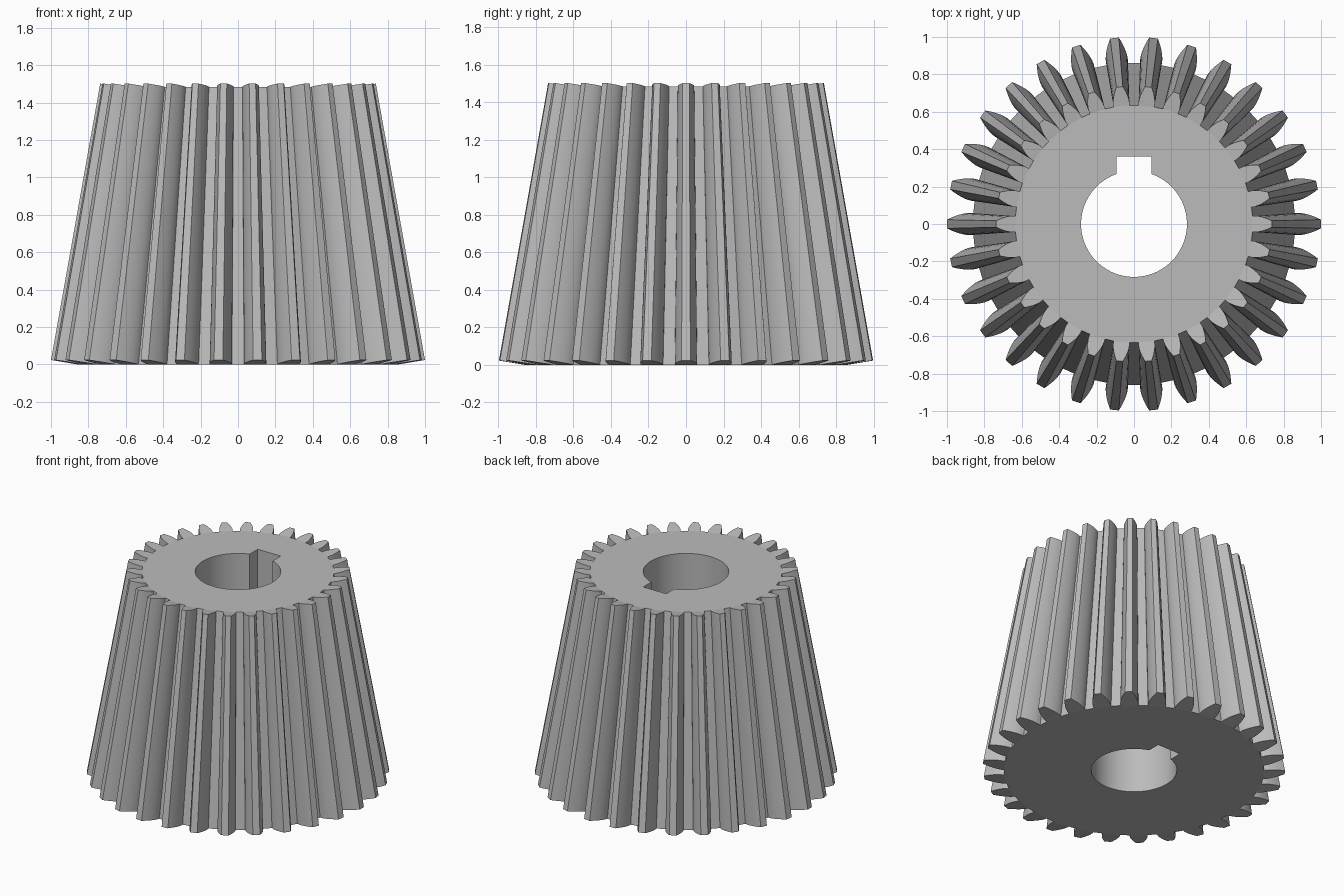
import bpy, bmesh, math
from mathutils import Vector

cube = bpy.data.objects.get("Cube")
if cube:
    bpy.data.objects.remove(cube, do_unlink=True)

# Gear proportions
TEETH = 30
TAN = 1 / 6                      # pitch cone slope
COS = math.cos(math.atan(TAN))
MODULE = 1 / (TEETH / 2 + COS)
PITCH = MODULE * TEETH / 2
ROOT = PITCH - 1.25 * MODULE * COS
BASE = PITCH * math.cos(math.radians(20))
APEX = Vector((0, 0, PITCH / TAN + (PITCH - ROOT) * TAN))
TOP_SCALE = 0.737
BORE, KEY_HALF, KEY_TOP = 0.283, 0.093, 0.36


def involute(a):
    return math.tan(a) - a


def half_angle(r):
    """Half the angle covered by a tooth at radius r."""
    a = math.acos(min(1, BASE / r))
    return math.pi / (2 * TEETH) + involute(math.radians(20)) - involute(a)


STEPS = 6
radii = [ROOT] + [BASE + (1 - BASE) * i / STEPS for i in range(STEPS + 1)]

bm = bmesh.new()


def tooth_points(k, scale):
    """Right and left flank points of a tooth, lying on the back cone."""
    sides = []
    for sign in (-1, 1):
        side = []
        for r in radii:
            a = 2 * math.pi * k / TEETH + sign * half_angle(r)
            p = Vector((r * math.cos(a), r * math.sin(a), (r - ROOT) * TAN))
            side.append(bm.verts.new(APEX + (p - APEX) * scale))
        sides.append(side)
    return sides


# Teeth: flanks, tips, ends and the gaps between them
low = [tooth_points(k, 1) for k in range(TEETH)]
high = [tooth_points(k, TOP_SCALE) for k in range(TEETH)]
for k in range(TEETH):
    outline_low = low[k][0] + low[k][1][::-1] + [low[(k + 1) % TEETH][0][0]]
    outline_high = high[k][0] + high[k][1][::-1] + [high[(k + 1) % TEETH][0][0]]
    for i in range(len(outline_low) - 1):
        bm.faces.new((outline_low[i], outline_low[i + 1],
                      outline_high[i + 1], outline_high[i]))
    for right, left in (low[k], high[k]):
        for i in range(len(radii) - 1):
            bm.faces.new((right[i], right[i + 1], left[i + 1], left[i]))

# Bore outline with a square keyway at the back
key_angle = math.asin(KEY_HALF / BORE)
start, sweep, SEGS = math.pi / 2 + key_angle, 2 * (math.pi - key_angle), 64
bore = [(BORE * math.cos(start + sweep * i / SEGS),
         BORE * math.sin(start + sweep * i / SEGS)) for i in range(SEGS + 1)]
bore += [(KEY_HALF, KEY_TOP), (-KEY_HALF, KEY_TOP)]
z_top = high[0][0][0].co.z
bore_low = [bm.verts.new((x, y, 0)) for x, y in bore]
bore_high = [bm.verts.new((x, y, z_top)) for x, y in bore]
for i in range(len(bore)):
    j = (i + 1) % len(bore)
    bm.faces.new((bore_low[i], bore_low[j], bore_high[j], bore_high[i]))

# Flat end faces between the root circle and the bore
for teeth, hole, normal in ((low, bore_low, -1), (high, bore_high, 1)):
    ring = [side[0] for tooth in teeth for side in tooth]
    edges = []
    for loop in (ring, hole):
        for i, v in enumerate(loop):
            w = loop[(i + 1) % len(loop)]
            edges.append(bm.edges.get((v, w)) or bm.edges.new((v, w)))
    bmesh.ops.triangle_fill(bm, edges=edges, use_beauty=True, normal=(0, 0, normal))

bmesh.ops.recalc_face_normals(bm, faces=bm.faces)
mesh = bpy.data.meshes.new("bevel_gear")
bm.to_mesh(mesh)
bm.free()
gear = bpy.data.objects.new("bevel_gear", mesh)
bpy.context.collection.objects.link(gear)

# Plain steel grey
steel = bpy.data.materials.new("steel_grey")
steel.use_nodes = True
colour = (0.5, 0.5, 0.5, 1)
steel.diffuse_color = colour
steel.node_tree.nodes["Principled BSDF"].inputs["Base Color"].default_value = colour
mesh.materials.append(steel)

bpy.ops.object.select_all(action='DESELECT')
gear.select_set(True)
bpy.context.view_layer.objects.active = gear
bpy.ops.object.shade_smooth_by_angle(angle=math.radians(25))
# Keep the flat ends and tooth ends crisp
for p in mesh.polygons:
    if abs(p.normal.z) > 0.9:
        p.use_smooth = False
